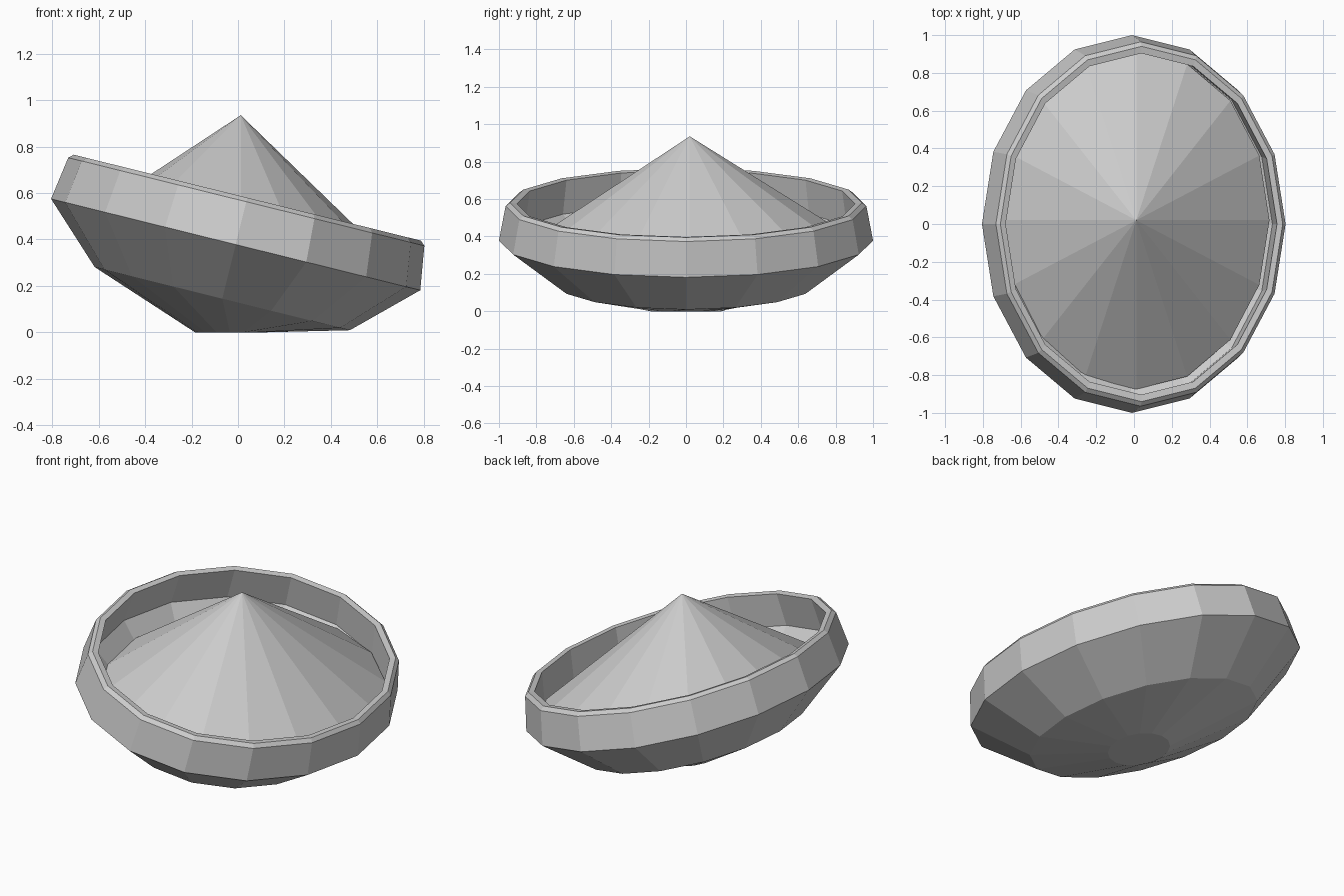
import bpy, bmesh, math
from mathutils import Matrix, Vector

if "Cube" in bpy.data.objects:
    bpy.data.objects.remove(bpy.data.objects["Cube"])

SIDES = 16
STRETCH = 1.221          # oval: depth / width
TILT = Matrix.Rotation(math.radians(13.9), 4, 'Y')
PIVOT = Vector((-0.01, 0, 0.378))


def ellipse(rx, ry):
    return [Vector((rx * math.cos(a), ry * math.sin(a), 0))
            for a in (2 * math.pi * i / SIDES for i in range(SIDES))]


def tilted_ring(r, t):
    """Oval ring at distance t along the tilted axis of the bowl."""
    return [PIVOT + TILT @ (p + Vector((0, 0, t))) for p in ellipse(r, r * STRETCH)]


def loft(name, rings):
    """Skin a list of rings and cap both ends."""
    bm = bmesh.new()
    rows = [[bm.verts.new(p) for p in ring] for ring in rings]
    for a, b in zip(rows, rows[1:]):
        for i in range(SIDES):
            j = (i + 1) % SIDES
            bm.faces.new((a[i], a[j], b[j], b[i]))
    bm.faces.new(rows[0][::-1])
    bm.faces.new(rows[-1])
    bmesh.ops.recalc_face_normals(bm, faces=bm.faces)
    return finish(name, bm)


def finish(name, bm):
    mesh = bpy.data.meshes.new(name)
    bm.to_mesh(mesh)
    bm.free()
    obj = bpy.data.objects.new(name, mesh)
    bpy.context.collection.objects.link(obj)
    return obj


# Tilted oval bowl: level foot, outer wall, rim, then the inner wall and floor
foot = [p + Vector((-0.035, 0, 0)) for p in ellipse(0.15, 0.19)]
profile = [(0.566, -0.24), (0.819, 0.0), (0.79, 0.19), (0.77, 0.208),
           (0.74, 0.203), (0.762, 0.012), (0.53, -0.2)]
inner_floor = [p + Vector((-0.025, 0, 0.05)) for p in ellipse(0.14, 0.18)]
loft("bowl", [foot] + [tilted_ring(r, t) for r, t in profile] + [inner_floor])

# Cone filling the bowl: upright apex over a gently sloping oval base
bm = bmesh.new()
bmesh.ops.create_cone(bm, cap_ends=True, segments=SIDES, radius1=1, radius2=0, depth=1,
                      matrix=Matrix.Translation((0, 0, 0.5)) @ Matrix.Rotation(math.pi / 2, 4, 'Z'))
bmesh.ops.remove_doubles(bm, verts=bm.verts, dist=1e-4)
shape = Matrix(((0.705, 0, 0, 0.012),
                (0, 0.895, 0, 0.02),
                (-0.11, 0.016, 0.573, 0.362),
                (0, 0, 0, 1)))
bmesh.ops.transform(bm, matrix=shape, verts=bm.verts)
finish("cone", bm)
